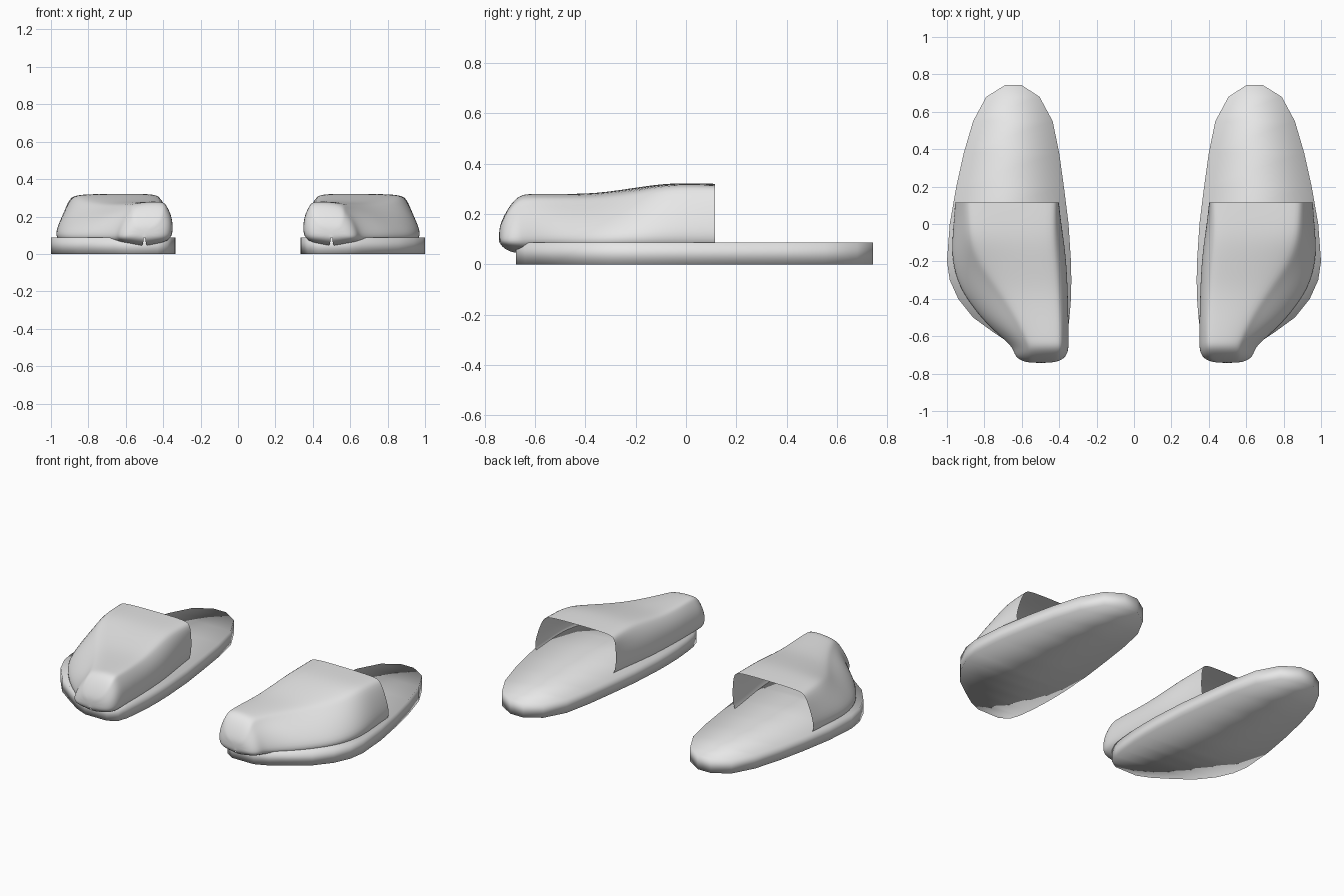
import bpy

cube = bpy.data.objects.get("Cube")
if cube:
    bpy.data.objects.remove(cube)

grey = bpy.data.materials.new("light_grey")
grey.use_nodes = True
colour = (0.8, 0.8, 0.8, 1)
grey.diffuse_color = colour
grey.node_tree.nodes["Principled BSDF"].inputs["Base Color"].default_value = colour

SOLE_TOP = 0.087


def loft(name, rings, closed, cap_first, side):
    """Skin a list of equal-length rings, mirrored to the given side."""
    n = len(rings[0])
    verts = [(x * side, y, z) for ring in rings for x, y, z in ring]
    faces = []
    for r in range(len(rings) - 1):
        for i in range(n if closed else n - 1):
            j = (i + 1) % n
            faces.append((r * n + i, r * n + j, (r + 1) * n + j, (r + 1) * n + i))
    if cap_first:
        faces.append(tuple(reversed(range(n))))
    faces.append(tuple(range(len(verts) - n, len(verts))))
    if side < 0:
        faces = [tuple(reversed(f)) for f in faces]
    mesh = bpy.data.meshes.new(name)
    mesh.from_pydata(verts, [], faces)
    mesh.materials.append(grey)
    mesh.polygons.foreach_set("use_smooth", [True] * len(faces))
    obj = bpy.data.objects.new(name, mesh)
    bpy.context.collection.objects.link(obj)
    return obj


# Sole outline from heel to toe: y, inner x, outer x
SOLE = [
    (.742, .60, .69), (.68, .505, .79), (.55, .435, .86), (.38, .40, .91),
    (.2, .375, .95), (0, .35, .985), (-.2, .337, 1.0), (-.3, .335, .985),
    (-.4, .337, .94), (-.5, .345, .86), (-.58, .355, .75), (-.64, .375, .66),
    (-.675, .43, .58),
]


def sole(name, side):
    """Solid slab with smooth shading across its rim."""
    rings = [[(a, y, SOLE_TOP), (a, y, 0), (b, y, 0), (b, y, SOLE_TOP)]
             for y, a, b in SOLE]
    loft(name, rings, True, True, side)


# Upper from opening to toe:
# y, inner x, outer x, top z, inner and outer top corner x, base z, base tuck
UPPER = [
    (.115, .40, .962, .32, .41, .90, .05, .05),
    (.03, .39, .968, .322, .415, .895, .05, .05),
    (-.08, .373, .978, .322, .415, .885, .05, .05),
    (-.2, .358, .98, .305, .405, .85, .05, .05),
    (-.33, .352, .945, .285, .395, .76, .05, .05),
    (-.43, .349, .88, .28, .39, .69, .05, .05),
    (-.53, .347, .80, .28, .385, .63, .05, .06),
    (-.61, .346, .71, .28, .385, .59, .045, .12),
    (-.66, .346, .655, .278, .385, .57, .042, .14),
    (-.70, .355, .645, .235, .39, .575, .05, .135),
    (-.73, .385, .615, .18, .41, .565, .068, .11),
    (-.743, .44, .56, .14, .455, .54, .09, .055),
]


def upper(name, side):
    """Open shell that curls in at its base and closes at the toe."""
    rings = []
    for y, a, b, top, ta, tb, base, tuck in UPPER:
        h = top - base
        drop = h * (.02 if y > -.15 else .09)
        rings.append([
            (a + tuck, y, base),
            (a + .015, y, base + h * .1),
            (a, y, base + h * .35),
            (a * .8 + ta * .2, y, base + h * .68),
            (ta, y, top - h * .07),
            (ta * .93 + tb * .07, y, top),
            ((ta + tb) / 2, y, top),
            (ta * .08 + tb * .92, y, top - drop * .6),
            (tb, y, top - drop - h * .05),
            (b * .55 + tb * .45, y, base + h * .62),
            (b, y, base + h * .27),
            (b - .012, y, base + h * .1),
            (b - tuck, y, base),
        ])
    obj = loft(name, rings, False, False, side)
    sub = obj.modifiers.new("smooth_shell", "SUBSURF")
    sub.levels = sub.render_levels = 2


for label, side in (("left", 1), ("right", -1)):
    sole(label + "_sole", side)
    upper(label + "_upper", side)
